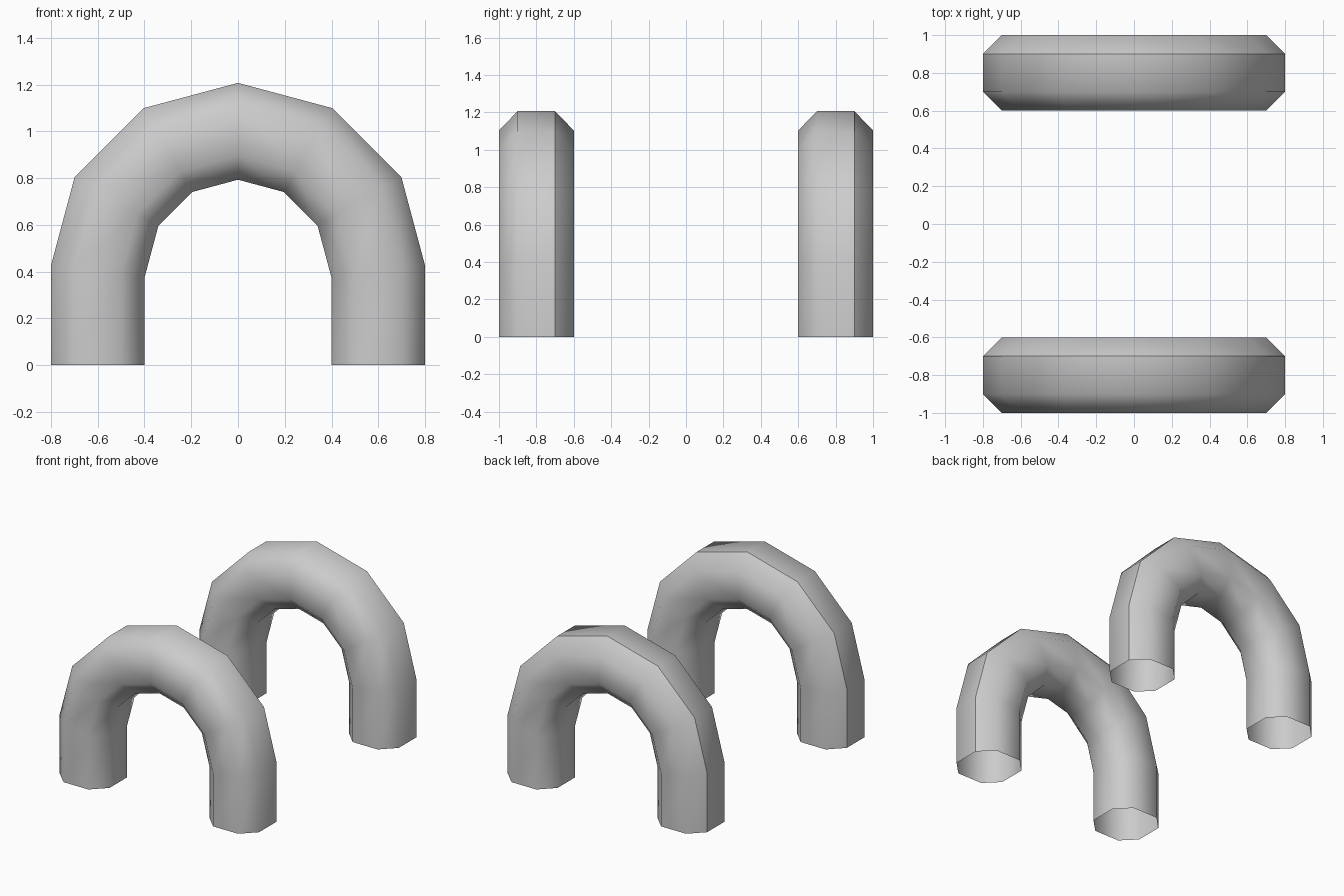
import bpy, bmesh
from math import cos, sin, pi, radians

if "Cube" in bpy.data.objects:
    bpy.data.objects.remove(bpy.data.objects["Cube"])

# Chamfered octagon cross-section: (outward offset, depth offset)
SECTION = [(0.2, 0.1), (0.1, 0.2), (-0.1, 0.2), (-0.2, 0.1),
           (-0.2, -0.1), (-0.1, -0.2), (0.1, -0.2), (0.2, -0.1)]
RADIUS, SPRING, STEPS = 0.6, 0.4, 6


def path():
    """Yield (x, z, outward x, outward z) for each mitred ring."""
    yield RADIUS, 0, 1, 0
    for i in range(STEPS + 1):
        a = pi * i / STEPS
        if i in (0, STEPS):          # arc meets the straight leg
            tilt, k = radians(7.5), 1 / cos(radians(7.5))
            sign = 1 if i == 0 else -1
            d = (sign * cos(tilt) * k, sin(tilt) * k)
        else:
            k = 1 / cos(radians(15))
            d = (cos(a) * k, sin(a) * k)
        yield RADIUS * cos(a), SPRING + RADIUS * sin(a), *d
    yield -RADIUS, 0, -1, 0


def make_arch(name, y):
    bm = bmesh.new()
    rings = [[bm.verts.new((x + u * dx, y + v, z + u * dz)) for u, v in SECTION]
             for x, z, dx, dz in path()]
    n = len(SECTION)
    for a, b in zip(rings, rings[1:]):
        for j in range(n):
            k = (j + 1) % n
            bm.faces.new((a[j], a[k], b[k], b[j])).smooth = True
        # seam line along the outer back corner
        bm.edges.get((a[0], b[0])).smooth = False
    bmesh.ops.recalc_face_normals(bm, faces=bm.faces)
    mesh = bpy.data.meshes.new(name)
    bm.to_mesh(mesh)
    bm.free()
    bpy.context.collection.objects.link(bpy.data.objects.new(name, mesh))


# Two identical open-ended pipe arches
make_arch("front_arch", -0.8)
make_arch("back_arch", 0.8)
